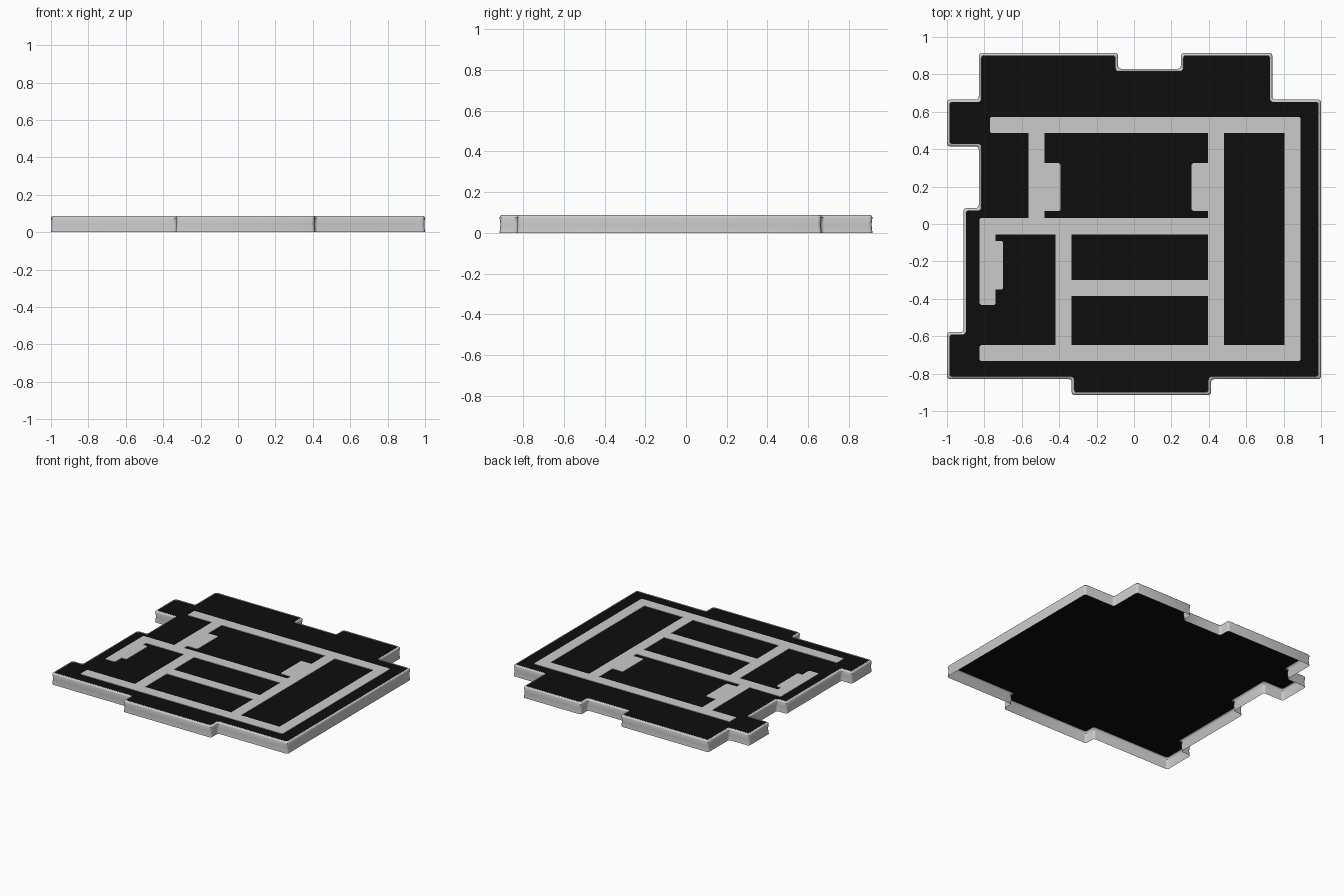
import bpy, bmesh, math
from mathutils import Vector

if "Cube" in bpy.data.objects:
    bpy.data.objects.remove(bpy.data.objects["Cube"])

black = bpy.data.materials.new("black_surface")
black.diffuse_color = (0.004, 0.004, 0.004, 1)
black.use_nodes = True
black.node_tree.nodes["Principled BSDF"].inputs["Base Color"].default_value = black.diffuse_color

# stepped plan outline, clockwise from back left, reversed to run counter-clockwise
OUTLINE = [(-.83, .915), (-.085, .915), (-.085, .83), (.25, .83), (.25, .915), (.74, .915),
           (.74, .665), (1, .665), (1, -.83), (.412, -.83), (.412, -.915), (-.333, -.915),
           (-.333, -.83), (-1, -.83), (-1, -.578), (-.912, -.578), (-.912, .085),
           (-.83, .085), (-.83, .415), (-1, .415), (-1, .665), (-.83, .665)][::-1]


def ring(inset, z, radius=0.016, steps=3):
    """Outline moved inwards by inset, with every corner rounded."""
    pts = [Vector(p) for p in OUTLINE]
    out = []
    for i, p in enumerate(pts):
        a = (p - pts[i - 1]).normalized()
        b = (pts[(i + 1) % len(pts)] - p).normalized()
        c = p + inset * Vector((-a.y - b.y, a.x + b.x))
        centre = c - a * radius + b * radius
        for k in range(steps + 1):
            t = k / steps * math.pi / 2
            q = centre - b * radius * math.cos(t) + a * radius * math.sin(t)
            out.append((q.x, q.y, z))
    return out


def finish(bm, name, mat=None, smooth=False):
    me = bpy.data.meshes.new(name)
    bm.to_mesh(me)
    bm.free()
    ob = bpy.data.objects.new(name, me)
    bpy.context.collection.objects.link(ob)
    if mat:
        me.materials.append(mat)
    if smooth:
        bpy.context.view_layer.objects.active = ob
        ob.select_set(True)
        bpy.ops.object.shade_smooth_by_angle(angle=math.radians(35))
        ob.select_set(False)
    return ob


# side wall with a faint waist and a bevelled rim, open underneath
bm = bmesh.new()
PROFILE = [(0, 0), (.004, .042), (0, .076), (.003, .083), (.009, .088), (.013, .088), (.014, .084)]
rings = [[bm.verts.new(co) for co in ring(d, z)] for d, z in PROFILE]
for low, high in zip(rings, rings[1:]):
    for i in range(len(low)):
        j = (i + 1) % len(low)
        bm.faces.new((low[i], low[j], high[j], high[i]))
finish(bm, "side_wall", smooth=True)

# black top plate
bm = bmesh.new()
bm.faces.new([bm.verts.new(co) for co in ring(.014, .084)])
finish(bm, "top_plate", black)

# raised grey strips as (x0, x1, y0, y1), merged into one flat region
STRIPS = [(-.77, .89, .487, .573), (.805, .89, -.733, .573), (-.825, .89, -.733, -.647),
          (.395, .48, -.647, .487), (-.563, -.478, .033, .487), (-.478, -.393, .07, .325),
          (.308, .395, .07, .325), (-.825, .395, -.055, .033), (-.825, -.74, -.432, .033),
          (-.74, -.70, -.35, -.09), (-.42, -.333, -.647, -.055), (-.333, .395, -.385, -.30)]
xs = sorted({v for s in STRIPS for v in s[:2]})
ys = sorted({v for s in STRIPS for v in s[2:]})
bm = bmesh.new()
for x0, x1 in zip(xs, xs[1:]):
    for y0, y1 in zip(ys, ys[1:]):
        cx, cy = (x0 + x1) / 2, (y0 + y1) / 2
        if any(a < cx < b and c < cy < d for a, b, c, d in STRIPS):
            bm.faces.new([bm.verts.new((x, y, .0845)) for x, y in
                          ((x0, y0), (x1, y0), (x1, y1), (x0, y1))])
bmesh.ops.remove_doubles(bm, verts=bm.verts, dist=1e-5)
ext = bmesh.ops.extrude_face_region(bm, geom=bm.faces[:])
bmesh.ops.translate(bm, vec=(0, 0, .0035), verts=[v for v in ext["geom"] if isinstance(v, bmesh.types.BMVert)])
# the black plate hides the underside, so drop it
bmesh.ops.delete(bm, geom=[f for f in bm.faces if f.calc_center_median().z < .0846], context='FACES')
# slightly clipped outer corners of the strips
bmesh.ops.dissolve_limit(bm, angle_limit=.01, verts=bm.verts, edges=bm.edges)
bmesh.ops.recalc_face_normals(bm, faces=bm.faces)
corners = [e for e in bm.edges if abs(e.verts[0].co.z - e.verts[1].co.z) > .001 and e.is_convex]
bmesh.ops.bevel(bm, geom=corners, offset=.007, segments=1, affect='EDGES', profile=.5)
finish(bm, "raised_strips")
